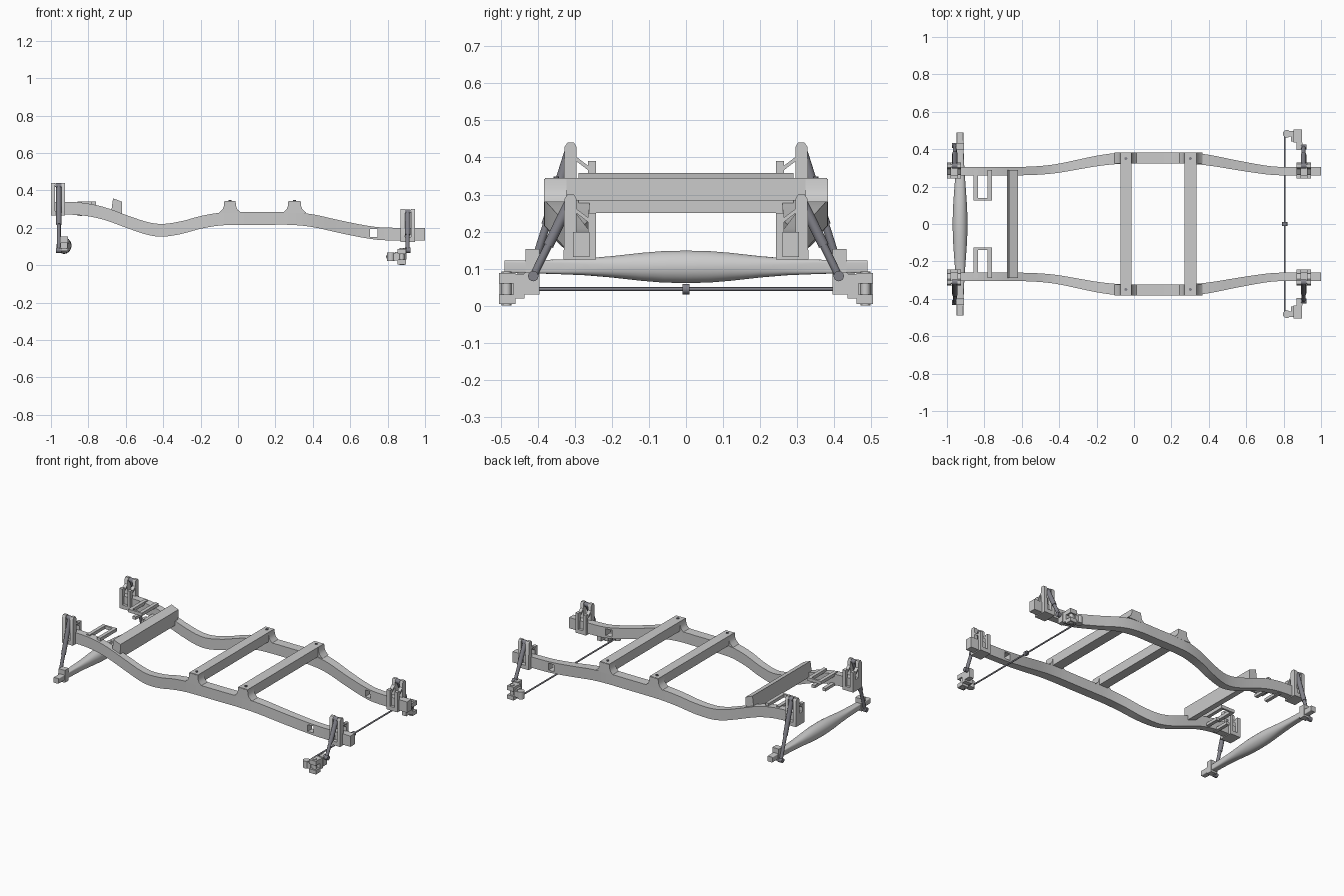
import bpy, bmesh, math
from mathutils import Vector

if "Cube" in bpy.data.objects:
    bpy.data.objects.remove(bpy.data.objects["Cube"])


def finish(name, bm, mirror=False, smooth=False, mat=None):
    bmesh.ops.recalc_face_normals(bm, faces=bm.faces)
    me = bpy.data.meshes.new(name)
    bm.to_mesh(me)
    bm.free()
    ob = bpy.data.objects.new(name, me)
    bpy.context.collection.objects.link(ob)
    if mat:
        me.materials.append(mat)
    if smooth:
        bpy.ops.object.select_all(action='DESELECT')
        ob.select_set(True)
        bpy.context.view_layer.objects.active = ob
        bpy.ops.object.shade_smooth_by_angle(angle=math.radians(35))
    if mirror:
        m = ob.modifiers.new("Mirror", 'MIRROR')
        m.use_axis = (False, True, False)
        m.use_mirror_merge = False
    return ob


def add_loft(bm, rings):
    vs = [[bm.verts.new(p) for p in r] for r in rings]
    n = len(vs[0])
    for a, b in zip(vs, vs[1:]):
        for i in range(n):
            bm.faces.new((a[i], a[(i + 1) % n], b[(i + 1) % n], b[i]))
    bm.faces.new(vs[0])
    bm.faces.new(vs[-1])


def add_box(bm, x0, x1, y0, y1, z0, z1):
    add_loft(bm, [[(x, y0, z0), (x, y1, z0), (x, y1, z1), (x, y0, z1)] for x in (x0, x1)])


def add_tube(bm, a, b, r, n=16):
    a, b = Vector(a), Vector(b)
    q = (b - a).to_track_quat('Z', 'Y')
    circ = [q @ Vector((r * math.cos(2 * math.pi * i / n), r * math.sin(2 * math.pi * i / n), 0))
            for i in range(n)]
    add_loft(bm, [[c + p for c in circ] for p in (a, b)])


def boxes(name, items, mirror=True):
    bm = bmesh.new()
    for b in items:
        add_box(bm, *b)
    return finish(name, bm, mirror)


def prism_y(name, prof, y0, y1, mirror=False, smooth=False):
    bm = bmesh.new()
    add_loft(bm, [[(x, y, z) for x, z in prof] for y in (y0, y1)])
    return finish(name, bm, mirror, smooth)


def catmull(keys, steps):
    pts = [Vector(k) for k in keys]
    pts = [pts[0]] + pts + [pts[-1]]
    out = []
    for i in range(1, len(pts) - 2):
        p0, p1, p2, p3 = pts[i - 1:i + 3]
        for s in range(steps):
            t = s / steps
            out.append(0.5 * (2 * p1 + (p2 - p0) * t + (2 * p0 - 5 * p1 + 4 * p2 - p3) * t * t
                              + (3 * p1 - p0 - 3 * p2 + p3) * t ** 3))
    return out + [pts[-1]]


dark = bpy.data.materials.new("dark_metal")
dark.diffuse_color = (0.22, 0.22, 0.25, 1)
dark.use_nodes = True
dark.node_tree.nodes["Principled BSDF"].inputs["Base Color"].default_value = dark.diffuse_color

# Side rails: x, outer y, centre z
rail = [(-1, .305, .305), (-.85, .305, .302), (-.72, .305, .278), (-.58, .306, .228),
        (-.48, .312, .196), (-.4, .323, .187), (-.3, .344, .202), (-.2, .365, .229),
        (-.1, .379, .246), (0, .383, .25), (.15, .383, .25), (.28, .382, .25),
        (.4, .37, .238), (.55, .34, .205), (.7, .313, .176), (.8, .305, .167), (1, .305, .165)]
rings = []
for x, yo, z in catmull(rail, 4):
    w = .045 + .015 * (yo - .305) / .078
    h = .034
    rings.append([(x, yo - w, z - h), (x, yo, z - h), (x, yo, z + h), (x, yo - w, z + h)])
bm = bmesh.new()
add_loft(bm, rings)
rails = finish("side_rails", bm, smooth=True)
cutter = boxes("rail_hole_cutter", [(.705, .745, .2, .4, .152, .195)], False)
cutter.hide_render = True
cutter.hide_viewport = True
cut = rails.modifiers.new("Hole", 'BOOLEAN')
cut.operation = 'DIFFERENCE'
cut.object = cutter
mir = rails.modifiers.new("Mirror", 'MIRROR')
mir.use_axis = (False, True, False)

# Cross members with flared feet on the rails
for name, c, hw in (("mid", -.043, .03), ("front", .302, .033)):
    boxes(name + "_cross_member", [(c - hw, c + hw, -.38, .38, .284, .344)], False)
    half = [(hw, .342), (hw + .003, .315), (hw + .01, .298), (hw + .03, .28)]
    prof = [(c - x, z) for x, z in half] + [(c + x, z) for x, z in reversed(half)]
    prism_y(name + "_cross_foot", prof, .323, .383, True, True)
    bm = bmesh.new()
    add_tube(bm, (c, .35, .34), (c, .35, .349), .008, 10)
    finish(name + "_cross_bolt", bm, True, mat=dark)
prism_y("rear_cross_member", [(-.68, .27), (-.668, .358), (-.62, .339), (-.622, .25)], -.29, .29)

# Shock towers, same shape at both ends
def tower(name, x, z):
    bm = bmesh.new()
    for x0, x1 in ((x, x + .022), (x + .055, x + .075)):
        prof = [(.33, .27), (.328, .428), (.32, .44), (.302, .44), (.295, .428), (.295, .27)]
        add_loft(bm, [[(px, a, b + z) for a, b in prof] for px in (x0, x1)])
        add_box(bm, x0, x1, .243, .265, .27 + z, .39 + z)
        brace = [(.30, .405), (.30, .393), (.25, .355), (.25, .367)]
        add_loft(bm, [[(px, a, b + z) for a, b in brace] for px in (x0, x1)])
    add_box(bm, x, x + .075, .243, .33, .265 + z, .29 + z)
    add_tube(bm, (x - .0, .311, .427 + z), (x + .075, .311, .427 + z), .009, 12)
    finish(name, bm, True, True)


tower("rear_shock_tower", -1, 0)
tower("front_shock_tower", .87, -.14)

# Shock absorbers
def shock(name, x, top, bot):
    a, b = Vector((x, *top)), Vector((x, *bot))
    bm = bmesh.new()
    add_tube(bm, a, a.lerp(b, .6), .014)
    add_tube(bm, a.lerp(b, .55), b, .0105)
    for p in (a, b):
        add_tube(bm, p - Vector((.015, 0, 0)), p + Vector((.015, 0, 0)), .014)
    finish(name, bm, True, True, dark)


shock("rear_shock", -.958, (.311, .425), (.42, .08))
shock("front_shock", .907, (.311, .285), (.412, .08))

# Rear axle: y, half width, half height, superellipse power
half = [(0, .04, .044, 1), (.06, .039, .043, 1), (.12, .036, .038, .95), (.2, .03, .029, .8),
        (.27, .025, .023, .6), (.34, .021, .02, .4), (.4, .019, .018, .3), (.49, .018, .017, .25)]
secs = [(-y, a, b, e) for y, a, b, e in reversed(half[1:])] + half
rings = []
for y, a, b, e in secs:
    ring = []
    for i in range(24):
        t = 2 * math.pi * (i + .5) / 24
        c, s = math.cos(t), math.sin(t)
        ring.append((-.93 + a * math.copysign(abs(c) ** e, c), y,
                     .105 + b * math.copysign(abs(s) ** e, s)))
    rings.append(ring)
bm = bmesh.new()
add_loft(bm, rings)
finish("rear_axle", bm, smooth=True)
boxes("axle_shock_mount", [(-.952, -.908, .395, .433, .075, .153)])

# Rear U brackets inside the rails
boxes("rear_bracket", [(-.857, -.835, .13, .29, .322, .342), (-.782, -.76, .13, .29, .322, .342),
                       (-.857, -.76, .125, .138, .322, .342), (-.857, -.835, .17, .29, .262, .28),
                       (-.782, -.76, .17, .29, .262, .28)])

# Steering knuckles
boxes("knuckle_body", [(.852, .898, .435, .465, .02, .085), (.852, .898, .46, .505, .06, .088),
                       (.852, .898, .46, .505, .005, .03), (.87, .9, .395, .437, .03, .09),
                       (.84, .87, .44, .49, .025, .07)])
bm = bmesh.new()
add_tube(bm, (.876, .484, 0), (.876, .484, .092), .013)
add_tube(bm, (.817, .482, .022), (.817, .482, .068), .021)
add_box(bm, .817, .855, .467, .497, .026, .062)
finish("knuckle_arm", bm, True, True)

# Tie rod with centre collar
bm = bmesh.new()
add_tube(bm, (.806, -.485, .045), (.806, .485, .045), .005, 12)
add_tube(bm, (.806, -.01, .045), (.806, .01, .045), .014, 16)
finish("tie_rod", bm, smooth=True, mat=dark)
